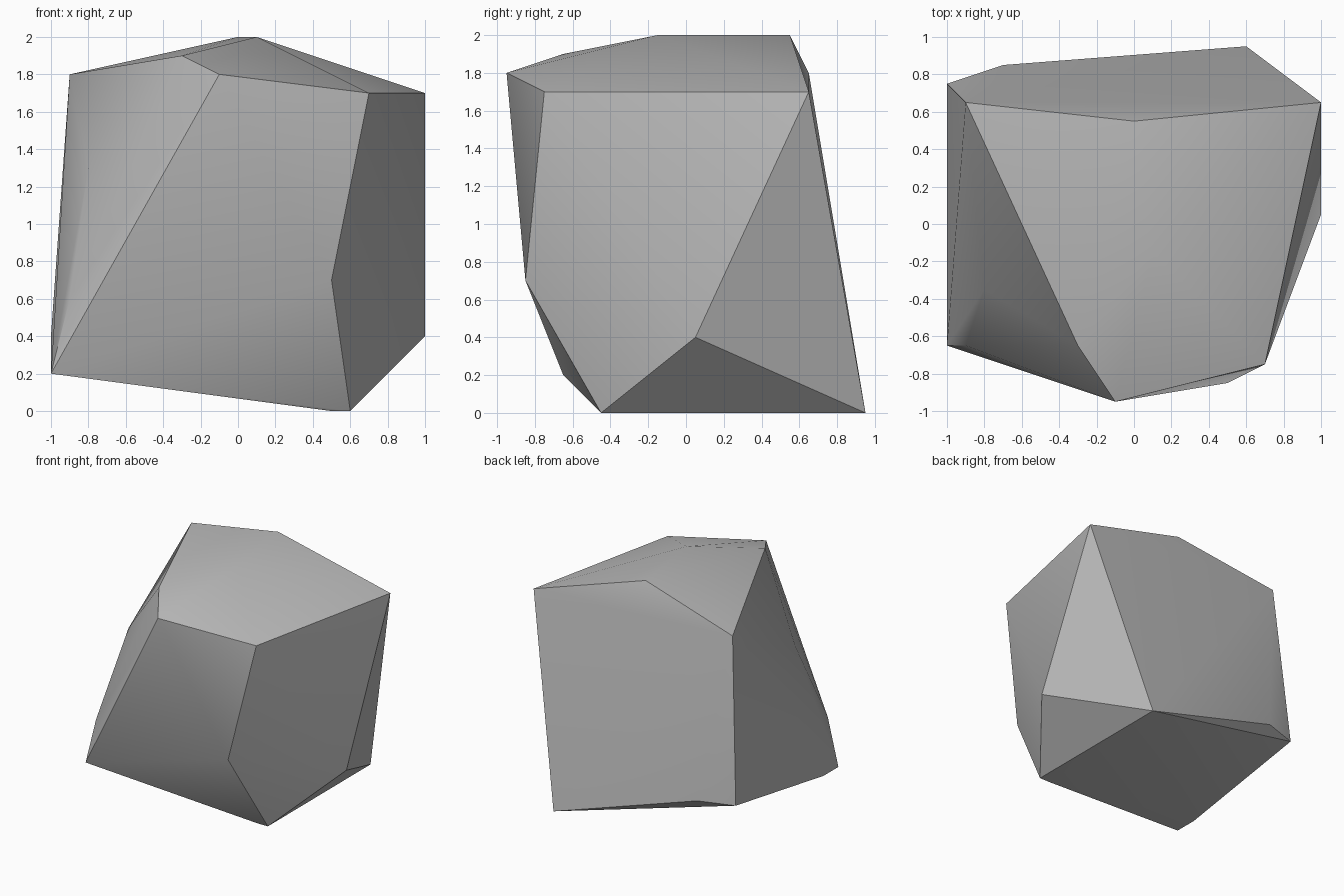
import bpy
import bmesh
import math

# Remove the default cube
default_cube = bpy.data.objects.get("Cube")
if default_cube:
    bpy.data.objects.remove(default_cube, do_unlink=True)


def make_material(name, color):
    material = bpy.data.materials.new(name)
    material.use_nodes = True
    material.diffuse_color = color
    material.node_tree.nodes["Principled BSDF"].inputs["Base Color"].default_value = color
    return material


def make_rock(name, corners, material):
    """Wrap a faceted convex skin around a handful of corner points."""
    bm = bmesh.new()
    for corner in corners:
        bm.verts.new(corner)
    bmesh.ops.convex_hull(bm, input=bm.verts[:])
    # Merge the coplanar hull triangles into broad flat facets
    bmesh.ops.dissolve_limit(bm, angle_limit=math.radians(0.5),
                             verts=bm.verts[:], edges=bm.edges[:])
    bmesh.ops.recalc_face_normals(bm, faces=bm.faces[:])
    mesh = bpy.data.meshes.new(name)
    bm.to_mesh(mesh)
    bm.free()
    mesh.materials.append(material)
    rock = bpy.data.objects.new(name, mesh)
    bpy.context.collection.objects.link(rock)
    return rock


# Corner points of the boulder, grouped by region
crown = [(0, .55, 2), (.1, -.15, 2), (-.3, -.65, 1.9)]
shoulder = [(-.1, -.95, 1.8), (.7, -.75, 1.7), (1, .65, 1.7), (-.9, .65, 1.8)]
left_bulge = [(-.8, -.35, 1.3), (-.9, -.65, .6)]
lower_rim = [(.5, -.85, .7), (1, .05, .4), (-.7, .85, .4), (-1, .75, .4),
             (-1, -.65, .2), (-1, -.45, .2)]
base = [(.6, -.45, 0), (.5, -.45, 0), (.6, .95, 0)]

stone_grey = make_material("stone grey", (.5, .5, .5, 1))
rock = make_rock("boulder", crown + shoulder + left_bulge + lower_rim + base, stone_grey)

# Soften shallow ridges while keeping the strong edges crisp
bpy.ops.object.select_all(action="DESELECT")
rock.select_set(True)
bpy.context.view_layer.objects.active = rock
bpy.ops.object.shade_smooth_by_angle(angle=math.radians(30))
